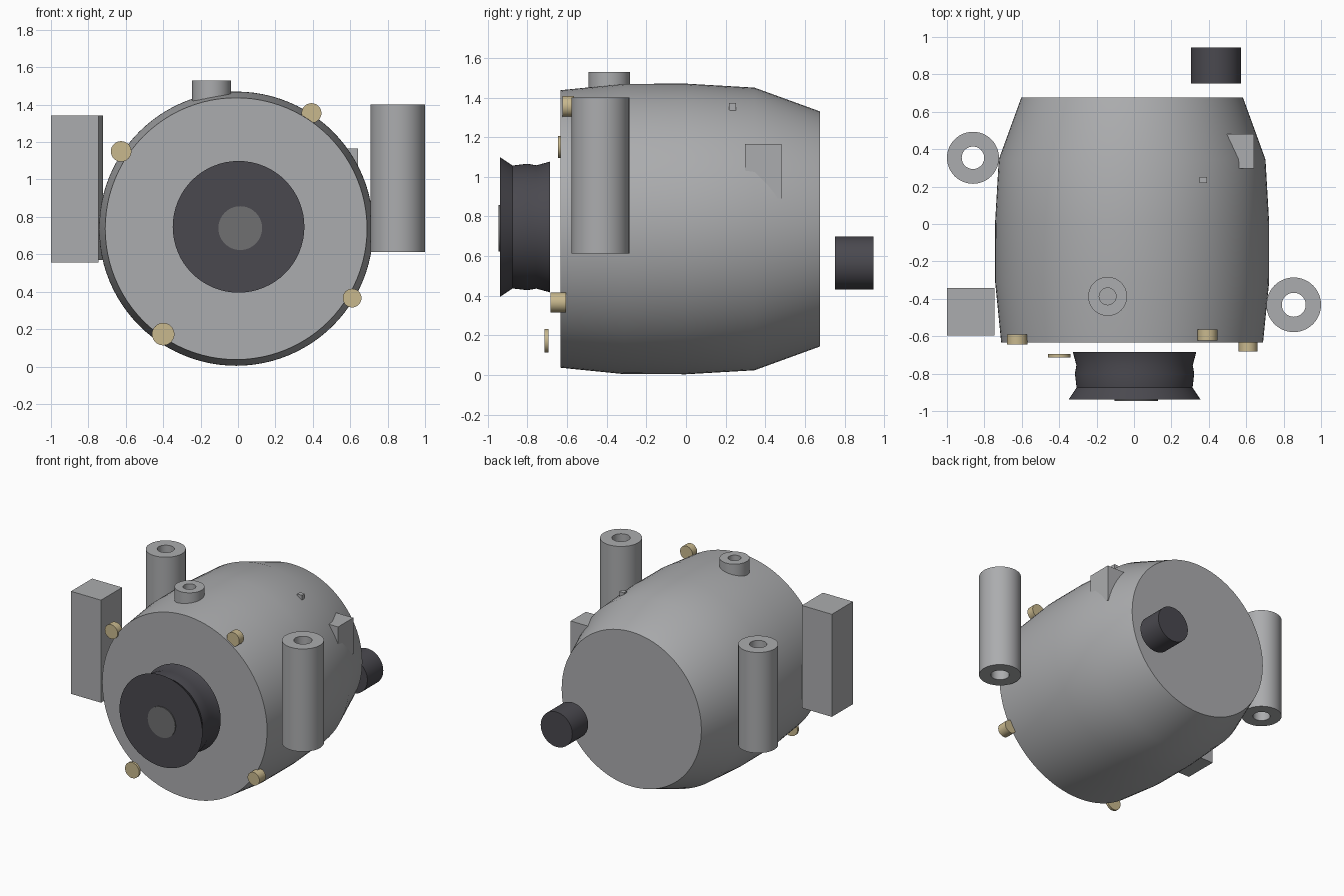
import bpy, bmesh, math

if "Cube" in bpy.data.objects:
    bpy.data.objects.remove(bpy.data.objects["Cube"])


def material(name, rgb):
    m = bpy.data.materials.new(name)
    m.diffuse_color = (*rgb, 1)
    m.use_nodes = True
    m.node_tree.nodes["Principled BSDF"].inputs["Base Color"].default_value = m.diffuse_color
    return m


METAL = material("cast_metal", (0.41, 0.415, 0.425))
DARK = material("dark_steel", (0.068, 0.066, 0.078))
HUB = material("hub_grey", (0.162, 0.162, 0.165))
BRASS = material("brass", (0.58, 0.48, 0.27))


def finish(name, bm, mat, smooth=True):
    bmesh.ops.recalc_face_normals(bm, faces=bm.faces[:])
    me = bpy.data.meshes.new(name)
    bm.to_mesh(me)
    bm.free()
    me.materials.append(mat)
    ob = bpy.data.objects.new(name, me)
    bpy.context.collection.objects.link(ob)
    if smooth:
        bpy.ops.object.select_all(action='DESELECT')
        ob.select_set(True)
        bpy.context.view_layer.objects.active = ob
        bpy.ops.object.shade_smooth_by_angle(angle=math.radians(30))
    return ob


def lathe(name, centre, profile, mat, axis='y', closed=False, n=64):
    """Turn (radius, position) points about an axis; closed makes a tube."""
    bm = bmesh.new()
    rings = []
    for r, t in profile:
        ring = []
        for i in range(n):
            a = 2 * math.pi * i / n
            u, v = centre[0] + r * math.cos(a), centre[1] + r * math.sin(a)
            ring.append(bm.verts.new((u, t, v) if axis == 'y' else (u, v, t)))
        rings.append(ring)
    pairs = list(zip(rings, rings[1:]))
    if closed:
        pairs.append((rings[-1], rings[0]))
    else:
        bm.faces.new(rings[0])
        bm.faces.new(rings[-1])
    for a, b in pairs:
        for i in range(n):
            j = (i + 1) % n
            bm.faces.new((a[i], a[j], b[j], b[i]))
    return finish(name, bm, mat)


def tube(name, x, y, r, hole, z0, z1):
    lathe(name, (x, y), [(r, z0), (r, z1), (hole, z1), (hole, z0)],
          METAL, axis='z', closed=True, n=48)


def box(name, lo, hi):
    bm = bmesh.new()
    bmesh.ops.create_cube(bm, size=1)
    for v in bm.verts:
        v.co = [(a + b) / 2 + c * (b - a) for a, b, c in zip(lo, hi, v.co)]
    finish(name, bm, METAL, smooth=False)


# barrel-shaped housing
lathe("housing", (-0.01, 0.737),
      [(0.70, -0.633), (0.732, -0.315), (0.733, 0.0), (0.713, 0.345), (0.593, 0.675)],
      METAL, n=96)

# belt pulley with hub plate
lathe("pulley", (0.003, 0.747),
      [(0.352, -0.938), (0.310, -0.875), (0.319, -0.80), (0.311, -0.755), (0.33, -0.685)],
      DARK)
lathe("pulley_hub", (0.012, 0.74), [(0.117, -0.945), (0.117, -0.93)], HUB)

# rear connector
lathe("rear_terminal", (0.438, 0.565), [(0.134, 0.752), (0.134, 0.945)], DARK, n=48)

# mounting lugs
tube("right_mount_tube", 0.854, -0.432, 0.146, 0.064, 0.612, 1.40)
tube("left_mount_tube", -0.861, 0.354, 0.139, 0.06, 0.57, 1.342)
tube("top_boss", -0.141, -0.387, 0.104, 0.045, 1.41, 1.528)
box("left_mount_block", (-1.0, -0.597, 0.555), (-0.745, -0.341, 1.342))

# small side bracket and top tab
box("side_bracket", (0.40, 0.297, 0.89), (0.642, 0.482, 1.166))
box("top_tab", (0.35, 0.218, 1.335), (0.39, 0.252, 1.372))

# front bolts: x, z, radius, front y, back y
for i, (x, z, r, y0, y1) in enumerate([
        (-0.625, 1.15, 0.055, -0.645, -0.59),
        (0.393, 1.355, 0.053, -0.622, -0.565),
        (0.61, 0.366, 0.05, -0.683, -0.605),
        (-0.40, 0.173, 0.06, -0.713, -0.694)]):
    lathe("front_bolt_%d" % (i + 1), (x, z), [(r, y0), (r, y1)], BRASS, n=32)
